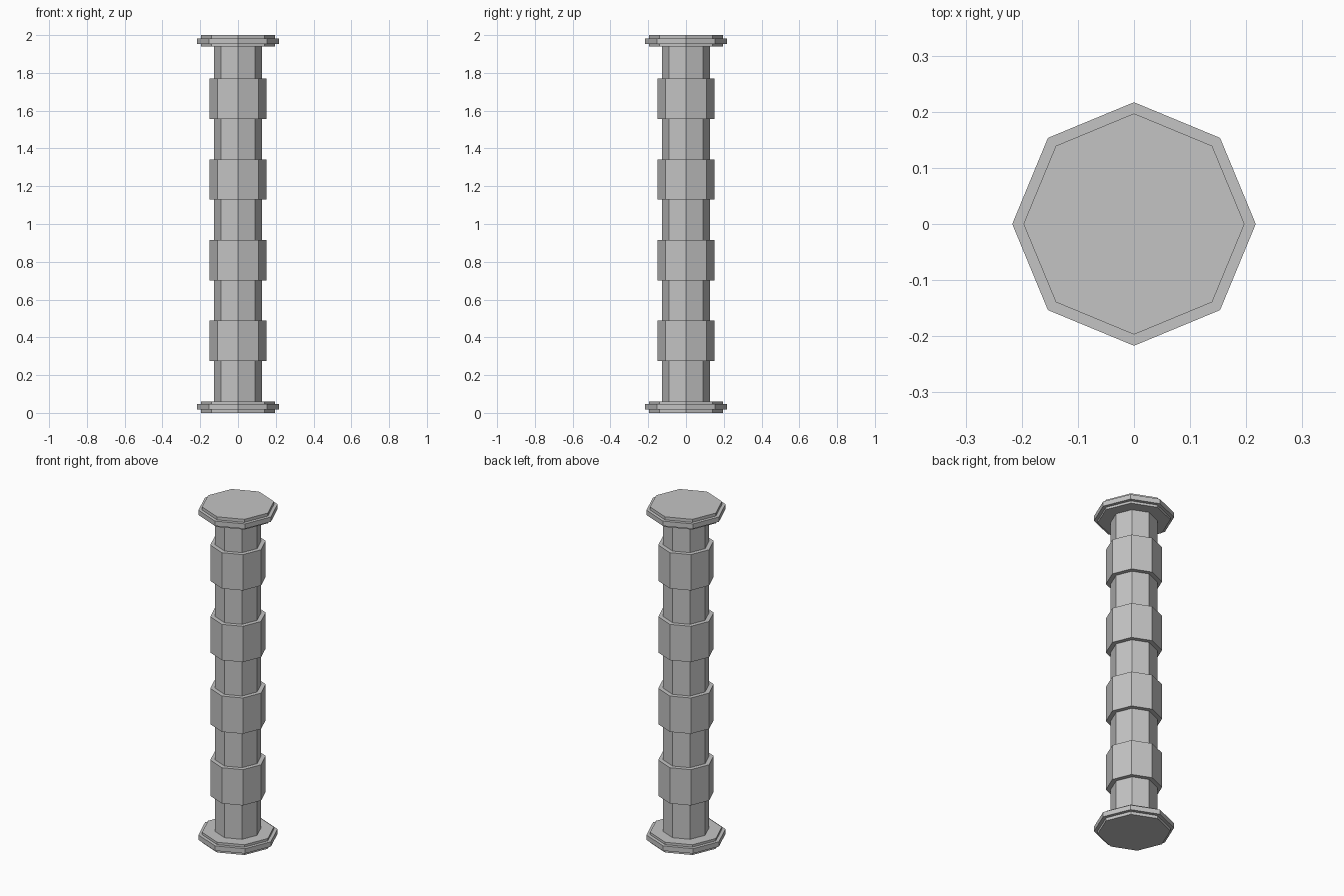
import bpy
import bmesh
from math import cos, sin, pi

cube = bpy.data.objects.get("Cube")
if cube:
    bpy.data.objects.remove(cube, do_unlink=True)

SIDES = 8
HEIGHT = 2.0

stone = bpy.data.materials.new("grey_stone")
stone.use_nodes = True
colour = (0.55, 0.55, 0.55, 1)
stone.diffuse_color = colour
stone.node_tree.nodes["Principled BSDF"].inputs["Base Color"].default_value = colour


def turned(name, profile):
    """Closed octagonal solid swept from (radius, height) points."""
    bm = bmesh.new()
    rings = [[bm.verts.new((r * cos(2 * pi * i / SIDES), r * sin(2 * pi * i / SIDES), z))
              for i in range(SIDES)] for r, z in profile]
    for low, high in zip(rings, rings[1:]):
        for i in range(SIDES):
            j = (i + 1) % SIDES
            bm.faces.new((low[i], low[j], high[j], high[i]))
    bm.faces.new(rings[0][::-1])
    bm.faces.new(rings[-1])
    mesh = bpy.data.meshes.new(name)
    bm.to_mesh(mesh)
    bm.free()
    mesh.materials.append(stone)
    obj = bpy.data.objects.new(name, mesh)
    bpy.context.collection.objects.link(obj)
    return obj


# Base and capital: stepped slabs with a wider middle rim
rim, edge = 0.217, 0.197
slab = [(edge, 0), (edge, 0.018), (rim, 0.018), (rim, 0.047), (edge, 0.047), (edge, 0.061)]
turned("base", slab)
turned("capital", [(r, HEIGHT - z) for r, z in reversed(slab)])

# Shaft with four raised bands at equal spacing
shaft, band, step = 0.126, 0.152, 0.2135
column = [(shaft, 0.061)]
for k in range(4):
    low = 0.061 + step * (2 * k + 1)
    column += [(shaft, low), (band, low), (band, low + step), (shaft, low + step)]
column.append((shaft, HEIGHT - 0.061))
turned("banded_shaft", column)
